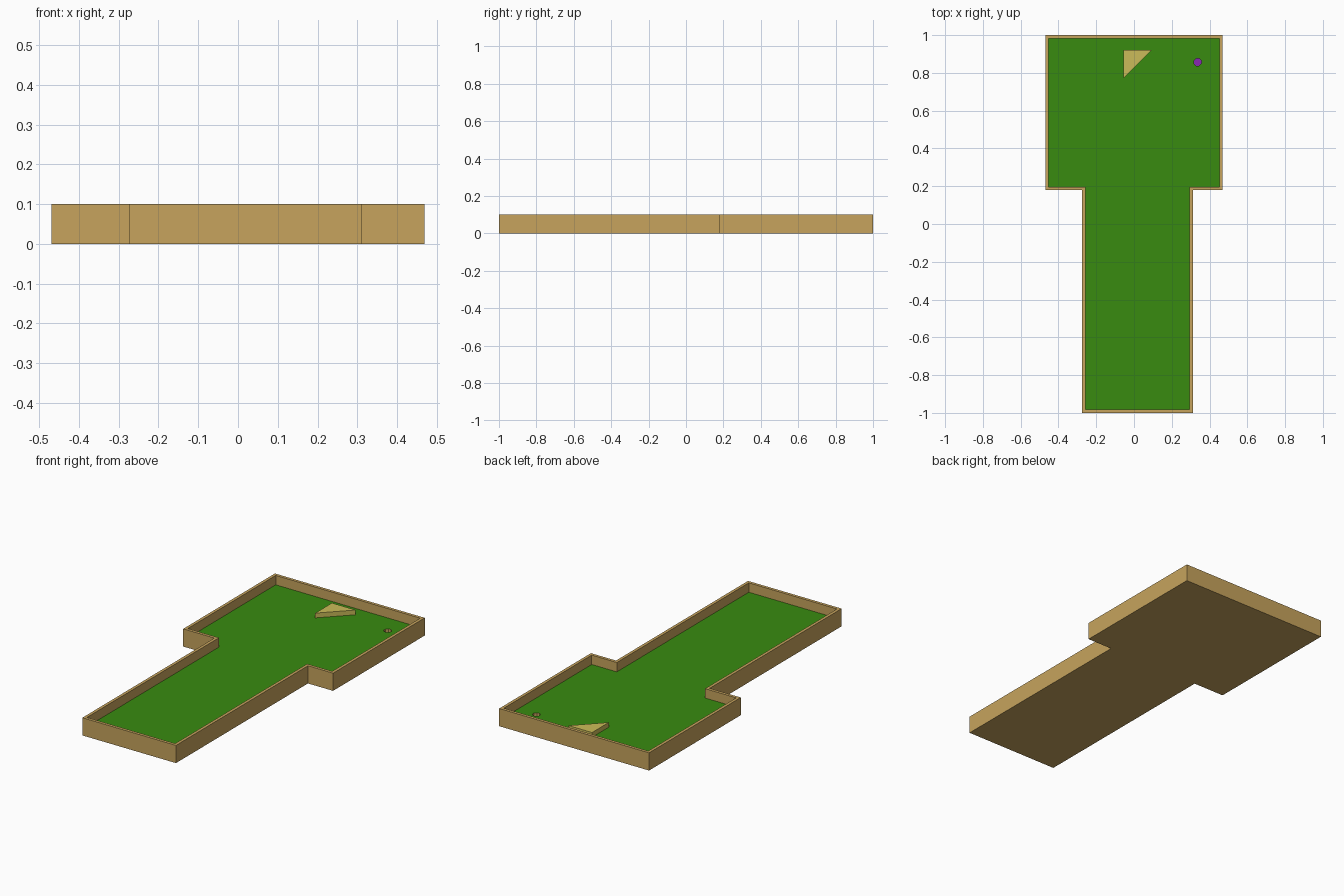
import bpy, bmesh, math

if "Cube" in bpy.data.objects:
    bpy.data.objects.remove(bpy.data.objects["Cube"])

RIM_Z, FLOOR_Z, WALL = 0.10, 0.047, 0.017
HOLE, HOLE_R, SIDES = (0.337, 0.857), 0.021, 8


def material(name, rgb):
    m = bpy.data.materials.new(name)
    m.diffuse_color = (*rgb, 1)
    m.use_nodes = True
    m.node_tree.nodes["Principled BSDF"].inputs["Base Color"].default_value = m.diffuse_color
    return m


def finish(name, bm, *mats):
    bmesh.ops.recalc_face_normals(bm, faces=bm.faces)
    me = bpy.data.meshes.new(name)
    bm.to_mesh(me)
    bm.free()
    for m in mats:
        me.materials.append(m)
    ob = bpy.data.objects.new(name, me)
    bpy.context.collection.objects.link(ob)
    return ob


def outline(t):
    """T-shaped plan of the lane, inset by t."""
    return [(-0.274 + t, -1 + t), (0.312 - t, -1 + t), (0.312 - t, 0.18 + t), (0.469 - t, 0.18 + t),
            (0.469 - t, 1 - t), (-0.469 + t, 1 - t), (-0.469 + t, 0.18 + t), (-0.274 + t, 0.18 + t)]


def ring(bm, pts, z):
    return [bm.verts.new((x, y, z)) for x, y in pts]


def bridge(bm, a, b):
    n = len(a)
    return [bm.faces.new((a[i], a[(i + 1) % n], b[(i + 1) % n], b[i])) for i in range(n)]


wood = material("wood", (0.57, 0.37, 0.11))
turf = material("turf", (0.04, 0.26, 0.005))
pale = material("pale_wood", (0.60, 0.50, 0.10))
purple = material("purple", (0.25, 0.02, 0.45))
circle = [(HOLE[0] + HOLE_R * math.cos((i + .5) * math.tau / SIDES),
           HOLE[1] + HOLE_R * math.sin((i + .5) * math.tau / SIDES)) for i in range(SIDES)]

# Wooden tray: underside, outer walls, rim and inner walls
bm = bmesh.new()
loops = [ring(bm, outline(t), z) for t, z in
         ((0, 0), (0, RIM_Z), (WALL, RIM_Z), (WALL, FLOOR_Z))]
for a, b in zip(loops, loops[1:]):
    bridge(bm, a, b)
bm.faces.new(loops[0][::-1])
finish("wooden_frame", bm, wood)

# Turf surface with the hole left open
bm = bmesh.new()
for pts in (outline(WALL), circle):
    vs = ring(bm, pts, FLOOR_Z)
    for i, v in enumerate(vs):
        bm.edges.new((v, vs[(i + 1) % len(vs)]))
bmesh.ops.triangle_fill(bm, edges=bm.edges[:], use_beauty=True, normal=(0, 0, 1))
for f in bm.faces:
    if f.normal.z < 0:
        f.normal_flip()
me_ob = finish("turf", bm, turf)
if me_ob.data.polygons[0].normal.z < 0:
    me_ob.data.flip_normals()

# Cup: wooden sides, purple bottom, facing inward
bm = bmesh.new()
top, bottom = ring(bm, circle, FLOOR_Z), ring(bm, circle, 0.01)
bridge(bm, top, bottom)
bm.faces.new(bottom).material_index = 1
cup = finish("hole_cup", bm, wood, purple)
if cup.data.polygons[-1].normal.z < 0:
    cup.data.flip_normals()

# Triangular obstacle block
bm = bmesh.new()
tri = [(-0.056, 0.77), (0.092, 0.92), (-0.056, 0.92)]
low, high = ring(bm, tri, FLOOR_Z), ring(bm, tri, 0.074)
bridge(bm, low, high)
bm.faces.new(high)
bm.faces.new(low[::-1])
finish("obstacle_block", bm, pale)
